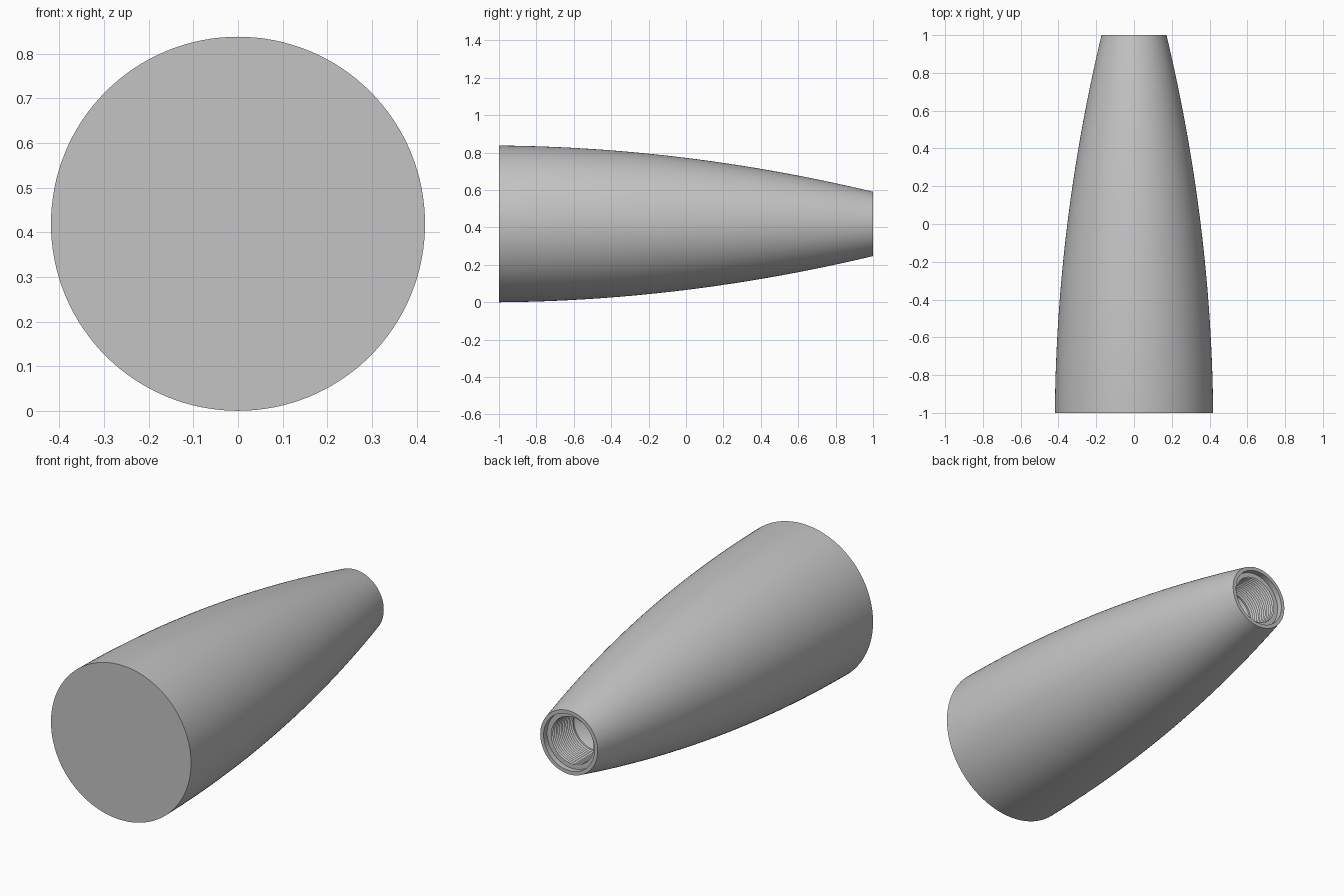
import bpy
import bmesh
from math import sin, cos, tau

cube = bpy.data.objects.get("Cube")
if cube:
    bpy.data.objects.remove(cube, do_unlink=True)

FRONT_R = 0.419
SEGMENTS = 128

grey = bpy.data.materials.new("satin grey")
grey.use_nodes = True
colour = (0.55, 0.55, 0.55, 1)
grey.diffuse_color = colour
grey.node_tree.nodes["Principled BSDF"].inputs["Base Color"].default_value = colour


def lathe(name, profile):
    """Turn (radius, y) points around the long axis."""
    bm = bmesh.new()
    rings = []
    for r, y in profile:
        angles = [tau * k / SEGMENTS for k in range(SEGMENTS)]
        rings.append([bm.verts.new((r * cos(a), y, r * sin(a))) for a in angles])
    for lower, upper in zip(rings, rings[1:]):
        for k in range(SEGMENTS):
            n = (k + 1) % SEGMENTS
            bm.faces.new((lower[k], upper[k], upper[n], lower[n]))
    # Close the poles
    bmesh.ops.remove_doubles(bm, verts=bm.verts, dist=1e-5)
    mesh = bpy.data.meshes.new(name)
    bm.to_mesh(mesh)
    bm.free()
    mesh.materials.append(grey)
    obj = bpy.data.objects.new(name, mesh)
    obj.location.z = FRONT_R
    bpy.context.collection.objects.link(obj)
    bpy.ops.object.select_all(action="DESELECT")
    obj.select_set(True)
    bpy.context.view_layer.objects.active = obj
    bpy.ops.object.shade_smooth_by_angle()
    return obj


# Tapered body: flat front, curved side, flat rim at the narrow end
STEPS = 32
body = [(0, -1)]
for i in range(STEPS + 1):
    t = 2 * i / STEPS
    body.append((FRONT_R - 0.0085 * t - 0.0575 * t * t, t - 1))
RIM_R = 0.152
body.append((RIM_R, 1))
lathe("tapered_body", body)

# Socket: shallow counterbore, thread ridges, conical bottom
CREST, ROOT, PITCH, TURNS = 0.126, 0.138, 0.014, 13
y = 0.97
socket = [(RIM_R, 1), (RIM_R, y)]
for i in range(TURNS):
    socket += [(CREST, y), (ROOT, y - PITCH / 2)]
    y -= PITCH
socket += [(CREST, y), (CREST, y - 0.01), (0, y - 0.09)]
lathe("threaded_socket", socket)
